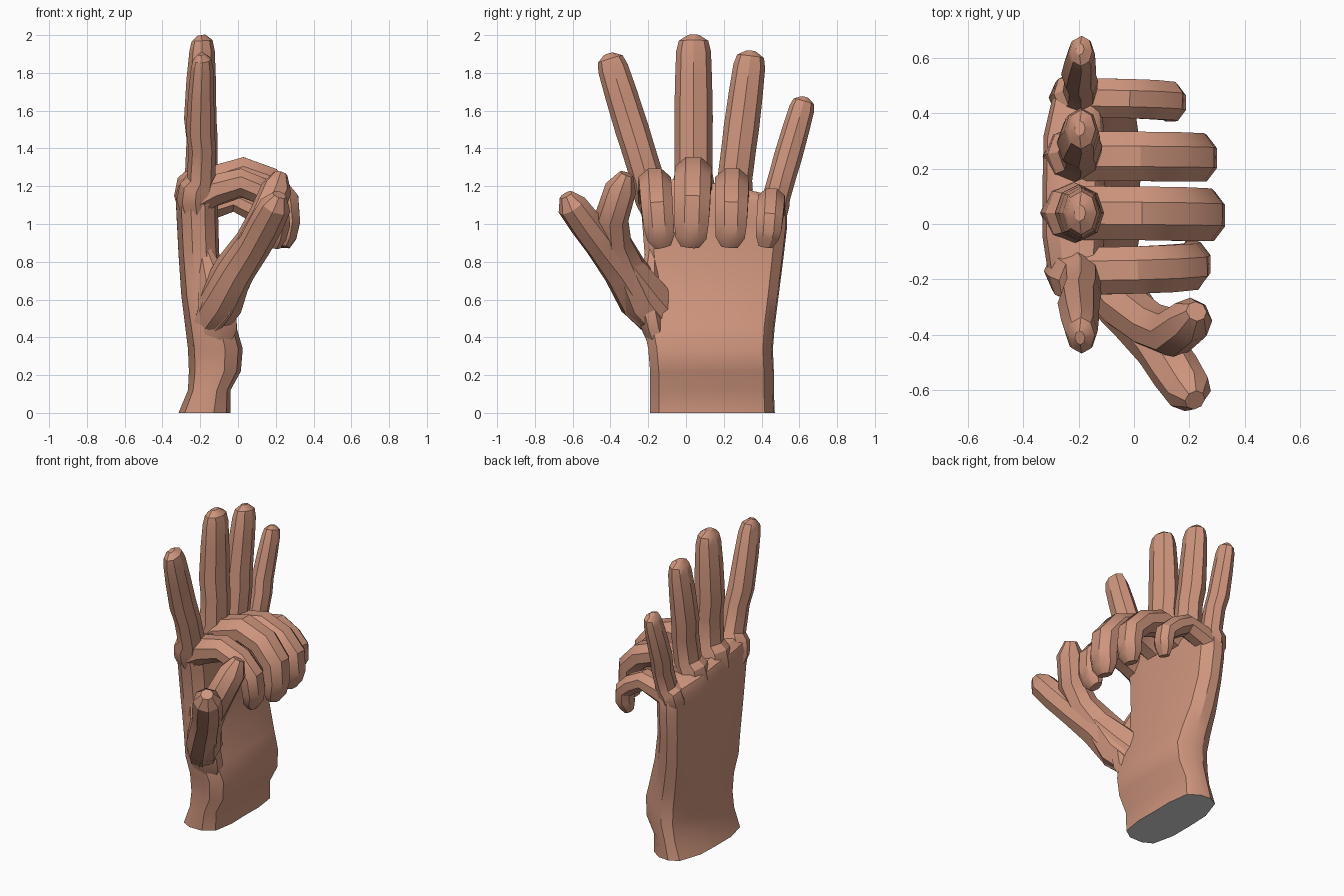
import bpy, bmesh, math
from mathutils import Vector

if "Cube" in bpy.data.objects:
    bpy.data.objects.remove(bpy.data.objects["Cube"])


def mat(name, c):
    m = bpy.data.materials.new(name)
    m.diffuse_color = (*c, 1)
    m.use_nodes = True
    m.node_tree.nodes["Principled BSDF"].inputs["Base Color"].default_value = m.diffuse_color
    return m


SKIN = mat("skin brown", (0.62, 0.30, 0.205))
GREY = mat("wrist grey", (0.67, 0.67, 0.67))


def loft(name, rings, cut_bottom=False):
    """Skin a list of equal-length rings and close both ends."""
    bm = bmesh.new()
    vr = [[bm.verts.new(p) for p in r] for r in rings]
    n = len(vr[0])
    for a, b in zip(vr, vr[1:]):
        for i in range(n):
            j = (i + 1) % n
            bm.faces.new((a[i], a[j], b[j], b[i]))
    bottom = bm.faces.new(vr[0])
    bm.faces.new(vr[-1])
    if cut_bottom:
        bottom.material_index = 1
    bmesh.ops.recalc_face_normals(bm, faces=bm.faces[:])
    me = bpy.data.meshes.new(name)
    bm.to_mesh(me)
    bm.free()
    me.materials.append(SKIN)
    if cut_bottom:
        me.materials.append(GREY)
    ob = bpy.data.objects.new(name, me)
    bpy.context.collection.objects.link(ob)
    bpy.ops.object.select_all(action='DESELECT')
    ob.select_set(True)
    bpy.context.view_layer.objects.active = ob
    bpy.ops.object.shade_smooth_by_angle(angle=math.radians(32))
    return ob


def digit(name, pts, sizes, side=(0, 1, 0), turn=0.5):
    """Eight-sided finger along a path; sizes are (half width, half depth)."""
    pts = [Vector(p) for p in pts]
    rings = []
    for i, p in enumerate(pts):
        t = (pts[min(i + 1, len(pts) - 1)] - pts[max(i - 1, 0)]).normalized()
        s = Vector(side)
        s = (s - t * s.dot(t)).normalized()
        d = t.cross(s)
        w, h = sizes[i]
        if turn:
            w, h = w * 1.08, h * 1.08
        rings.append([p + s * w * math.cos((k + turn) * math.pi / 4)
                      + d * h * math.sin((k + turn) * math.pi / 4) for k in range(8)])
    loft(name, rings)


# Palm and wrist: z, back x, palm x, thumb-side y, little-finger-side y
LEVELS = [(0, -.315, -.04, -.19, .47), (.12, -.265, -.04, -.19, .465),
          (.22, -.26, .015, -.19, .465), (.34, -.265, .025, -.20, .46),
          (.46, -.28, -.01, -.225, .47), (.62, -.30, -.06, -.21, .49),
          (.85, -.315, -.10, -.22, .515), (1.05, -.325, -.105, -.235, .535),
          (1.16, -.33, -.105, -.26, .535), (1.21, -.315, -.115, -.25, .52),
          (1.24, -.27, -.14, -.21, .48)]
# Flattened cross-section: fraction across y, fraction across x
SECTION = [(0, .35), (.05, .12), (.27, 0), (.5, 0), (.73, .02), (.95, .2),
           (1, .42), (.99, .68), (.92, .93), (.7, 1), (.5, .99), (.28, 1), (.07, .92), (0, .68)]
rings = []
for z, xb, xp, y0, y1 in LEVELS:
    drop = 0.09 * max(0, (z - .6) / .6)          # knuckle line slopes to little finger
    rings.append([(xb + (xp - xb) * v, y0 + (y1 - y0) * u, z - drop * u * u)
                  for u, v in SECTION])
loft("palm", rings, True)

# Straight and curled fingers: base y/z, tip y/z, half width, curl reach, curl top, curl tip y
FINGERS = {
    "index": (-.17, 1.13, -.41, 1.90, .088, .28, 1.29, -.12),
    "middle": (.04, 1.15, .04, 2.00, .10, .335, 1.35, .02),
    "ring": (.245, 1.13, .345, 1.915, .092, .305, 1.29, .23),
    "little": (.455, 1.06, .63, 1.67, .073, .19, 1.185, .42),
}
for name, (y0, z0, y1, z1, w, reach, top, yt) in FINGERS.items():
    d = w * .84
    # straight pose with a swollen knuckle, slight middle bulge and rounded tip
    prof = [(-.12, -.215, .9, 1.1), (.0, -.225, 1.12, 1.35), (.08, -.215, 1.1, 1.28),
            (.14, -.195, 1, 1.02), (.35, -.19, 1, .98), (.48, -.20, 1.02, 1.02),
            (.72, -.195, .98, .93), (.9, -.19, .92, .80), (.965, -.19, .78, .66),
            (1, -.195, .3, .25)]
    digit(name + "_finger_straight",
          [(x, y0 + (y1 - y0) * t, z0 + (z1 - z0) * t) for t, x, a, b in prof],
          [(w * a, d * b) for t, x, a, b in prof], turn=0)
    # curled pose: hook reaching over the palm
    th = d * .95
    xe, zt, zb = reach - th, top - th, .87
    path = [(-.24, z0 - .01), (-.13, z0 + (zt - z0) * .55), (-.13 + (xe + .13) * .42, zt),
            (-.13 + (xe + .13) * .75, zt - .045), (xe - .005, zt - (zt - zb) * .38),
            (xe + .005, zt - (zt - zb) * .65), (xe - .005, zb + .06), (xe - .015, zb + .01)]
    sc = [(1, 1.1), (1, 1.1), (1, 1), (1, .95), (.98, .9), (.94, .82), (.86, .7), (.5, .4)]
    n = len(path) - 1
    digit(name + "_finger_curled",
          [(x, y0 + (yt - y0) * (i / n) ** 2, z) for i, (x, z) in enumerate(path)],
          [(w * .97 * a, d * b) for a, b in sc])

# Thumb in two poses sharing one fleshy base
SIZES = [(.09, .12), (.095, .13), (.085, .105), (.082, .085), (.085, .082), (.078, .075),
         (.035, .035)]
BASE = [(-.14, -.14, .52), (-.085, -.23, .61)]
digit("thumb_open", BASE + [(0, -.335, .76), (.09, -.445, .89), (.15, -.53, 1.0),
                            (.20, -.605, 1.10), (.22, -.635, 1.155)], SIZES, (.5, .5, -.5))
digit("thumb_bent", BASE + [(-.02, -.31, .76), (.07, -.375, .90), (.14, -.395, 1.03),
                            (.205, -.345, 1.19), (.225, -.315, 1.265)], SIZES, (.3, .8, -.4))
# Thumb muscle joining the palm heel to the thumb
digit("thumb_muscle", [(-.15, -.13, .34), (-.12, -.17, .46), (-.11, -.20, .57),
                       (-.14, -.19, .72), (-.18, -.18, .86)],
      [(.05, .09), (.065, .115), (.07, .10), (.055, .075), (.03, .04)])
